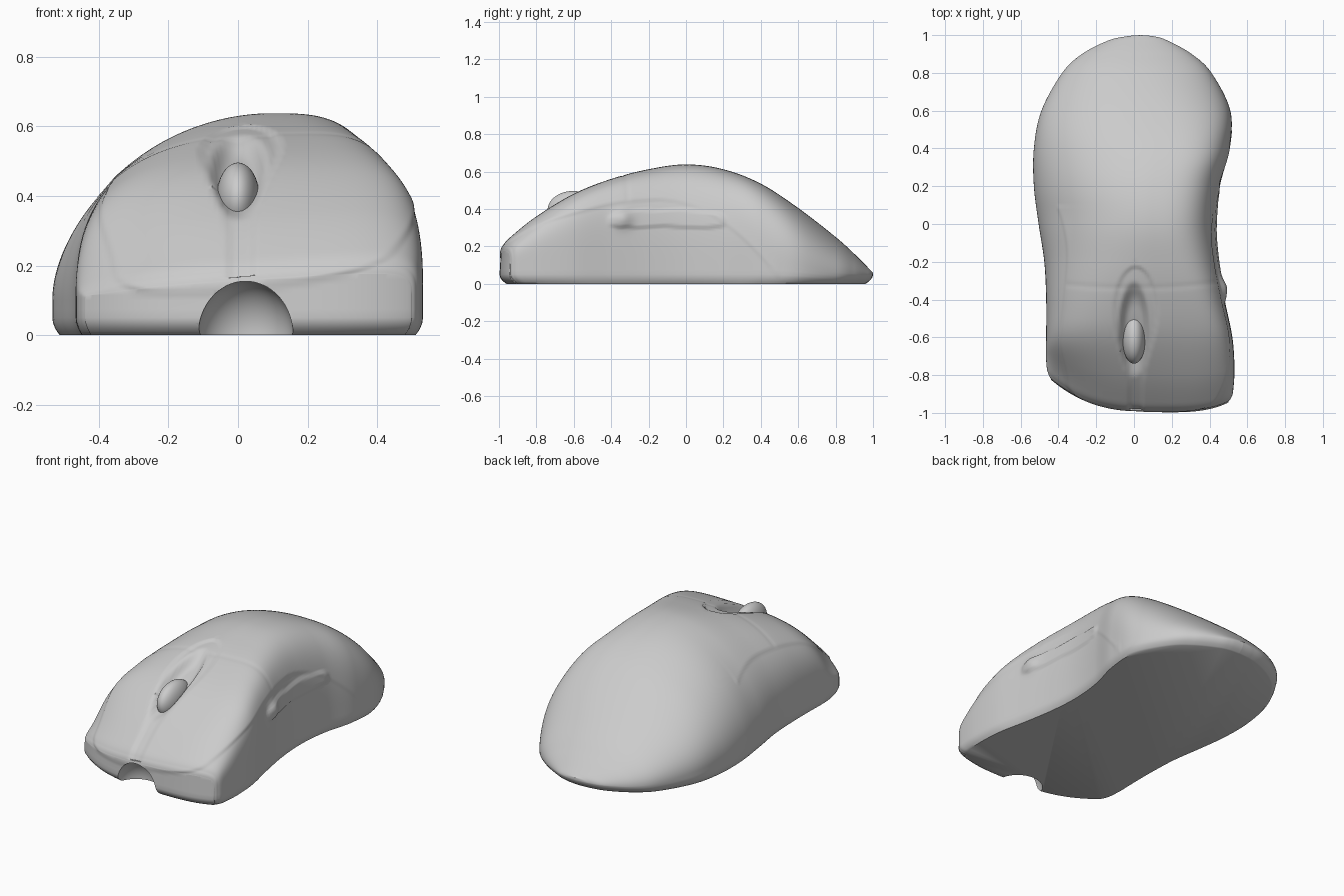
import bpy, bmesh
from math import sin, cos, pi, exp, sqrt, radians
from mathutils import Vector

cube = bpy.data.objects.get("Cube")
if cube:
    bpy.data.objects.remove(cube, do_unlink=True)

# One plain grey plastic
grey = bpy.data.materials.new("grey_plastic")
grey.use_nodes = True
colour = (0.6, 0.6, 0.6, 1)
grey.diffuse_color = colour
grey.node_tree.nodes["Principled BSDF"].inputs["Base Color"].default_value = colour


def step(a, b, v):
    """Smooth 0 to 1 ramp as v goes from a to b."""
    t = max(0, min(1, (v - a) / (b - a)))
    return t * t * (3 - 2 * t)


def mix(a, b, t):
    return a + (b - a) * t


def finish(name, bm):
    mesh = bpy.data.meshes.new(name)
    bm.to_mesh(mesh)
    bm.free()
    mesh.materials.append(grey)
    obj = bpy.data.objects.new(name, mesh)
    bpy.context.collection.objects.link(obj)
    return obj


def smooth(obj):
    bpy.ops.object.select_all(action="DESELECT")
    obj.select_set(True)
    bpy.context.view_layer.objects.active = obj
    bpy.ops.object.shade_smooth_by_angle(angle=radians(50))


def ellipsoid(name, centre, radii):
    bm = bmesh.new()
    bmesh.ops.create_uvsphere(bm, u_segments=48, v_segments=32, radius=1)
    for v in bm.verts:
        v.co = Vector(c + r * p for c, r, p in zip(centre, radii, v.co))
    return finish(name, bm)


# Stations along the body: y, crown height, right edge, left edge
stations = [Vector(s) for s in (
    (-.99, .165, -.44, .5), (-.98, .192, -.452, .512), (-.94, .24, -.463, .525),
    (-.8, .355, -.467, .532), (-.6, .48, -.465, .52), (-.4, .56, -.465, .48),
    (-.2, .612, -.475, .447), (0, .638, -.505, .435), (.2, .612, -.53, .455),
    (.4, .535, -.53, .505), (.6, .405, -.49, .51), (.8, .25, -.38, .41),
    (.9, .16, -.275, .305), (.97, .09, -.14, .18), (.993, .066, -.045, .11),
    (1, .06, .035, .035))]
SUB, ARC = 16, 76


def spline(i, t):
    """Catmull-Rom point between stations i and i + 1."""
    p = [stations[max(0, min(len(stations) - 1, i + k))] for k in (-1, 0, 1, 2)]
    return p[1] + .5 * t * (p[2] - p[0] + t * (2 * p[0] - 5 * p[1] + 4 * p[2] - p[3]
                            + t * (3 * (p[1] - p[2]) + p[3] - p[0])))


def section(y, top, xl, xr):
    """Open cross-section: right wall, arched crown, left wall."""
    peak = mix(xl, xr, mix(.64, .5, step(.3, 1, y)))
    base = mix(.1, .045, step(.4, 1, y))
    front = step(-.5, -1, y)
    powers = (mix(mix(3.4, 1.9, step(-.8, .1, y)), 2.05, step(.1, .8, y)),
              mix(mix(4.6, 3.2, step(-.6, 0, y)), 2.05, step(.3, .9, y)))
    sides = []
    for edge, n in zip((xl, xr), powers):
        pts = [(edge, base * k) for k in (0, .1, .2, .35, .5, .75)]
        for j in range(ARC + 1):
            a = pi / 2 * j / ARC
            c, s = cos(a), sin(a)
            r = (c ** n + s ** n) ** (-1 / n)
            pts.append((peak + (edge - peak) * c * r, base + (top - base) * s * r))
        sides.append(pts)
    ring = []
    for x, z in sides[0] + sides[1][-2::-1]:
        u = (x - peak) / .55
        bow = (.13 if u < 0 else .22) * abs(u) ** 3
        lift = .06 * front * (x - peak) * step(base, top, z)
        ring.append(Vector((x, y + front * bow, z + lift)))
    return ring


# Loft the rings, starting with the front wall dropped level by level to the base
rings = [section(*spline(i, k / SUB)) for i in range(len(stations) - 1) for k in range(SUB)]
rings.append(section(*stations[-1]))
levels = [0] + [.1 * k for k in (.1, .2, .35, .5, .75, 1)] + [.115, .13, .145, .16, .175]
wall = [[Vector((p.x, p.y - .06 * max(0, p.z - h), min(p.z, h))) for p in rings[0]]
        for h in levels]
rings = wall + rings

bm = bmesh.new()
grid = [[bm.verts.new(p) for p in ring] for ring in rings]
for a, b in zip(grid, grid[1:]):
    for j in range(len(a) - 1):
        bm.faces.new((a[j], b[j], b[j + 1], a[j + 1]))
bmesh.ops.remove_doubles(bm, verts=bm.verts, dist=.0002)
bmesh.ops.recalc_face_normals(bm, faces=bm.faces)
if sum(f.normal.z * f.calc_area() for f in bm.faces) < 0:
    bmesh.ops.reverse_faces(bm, faces=bm.faces)
bm.normal_update()


def relief(p, n):
    """Height of the shallow sculpted details at a point on the shell."""
    x, y, z = p
    if z < .04:
        return 0
    d = 0
    # Lip where the button shell overlaps the side walls
    crest = .45 - (.39 if y < -.15 else 1) * (y + .15) ** 2
    crest += .15 * (x - .3) * step(-.5, -.95, y)
    over = z - crest
    if crest > .04 and (x > 0 or y < .1):
        fade = mix(1, .5, step(-.2, .1, y))
        d += .006 * fade * step(-.01, .008, over) * exp(-max(0, over) / .05)
    if n.z > .3 and y < -.2:
        # Teardrop island narrowing to a channel at the nose
        if y > -.47:
            half = .113 * sqrt(max(0, 1 - ((y + .47) / .24) ** 2))
        else:
            half = mix(.113, .035, step(-.47, -.88, y))
        d -= .008 * step(.008, -.008, abs(x - .008) - half)
        # Wheel well
        e = (x / .082) ** 2 + ((y + .56) / .25) ** 2
        d -= .045 * step(1.1, .15, e)
    # Seam across the crown behind the buttons
    if z > crest:
        d -= .002 * exp(-((y + .34 - .15 * x * x) / .012) ** 2)
    # Thumb button pad and its raised front knob
    if x > .3:
        mid = .35 - .15 * (y + .1) ** 2
        pad = ((y + .1) / .31) ** 4 + ((z - mid) / .045) ** 4
        d += .009 * step(1.2, .7, pad)
        d += .02 * exp(-((y + .34) / .05) ** 2 - ((z - .345) / .045) ** 2)
    return d


moves = [(v, v.normal * relief(v.co, v.normal)) for v in bm.verts]
for v, move in moves:
    v.co += move
    # Tuck the lower rim inwards
    tuck = 1 - .04 * max(0, 1 - v.co.z / .05) ** 2
    v.co.x *= tuck
    v.co.y *= tuck
bmesh.ops.holes_fill(bm, edges=[e for e in bm.edges if e.is_boundary], sides=0)
bmesh.ops.recalc_face_normals(bm, faces=bm.faces)
body = finish("mouse_body", bm)

# Cable notch scooped out of the nose
cutter = ellipsoid("notch_cutter", (.022, -.985, 0), (.137, .13, .155))
cutter.hide_render = True
cut = body.modifiers.new("cable_notch", "BOOLEAN")
cut.operation, cut.solver, cut.object = "DIFFERENCE", "EXACT", cutter
bpy.context.view_layer.objects.active = body
bpy.ops.object.modifier_apply(modifier=cut.name)
bpy.data.objects.remove(cutter, do_unlink=True)
smooth(body)

# Scroll wheel
smooth(ellipsoid("scroll_wheel", (0, -.605, .393), (.062, .135, .103)))
